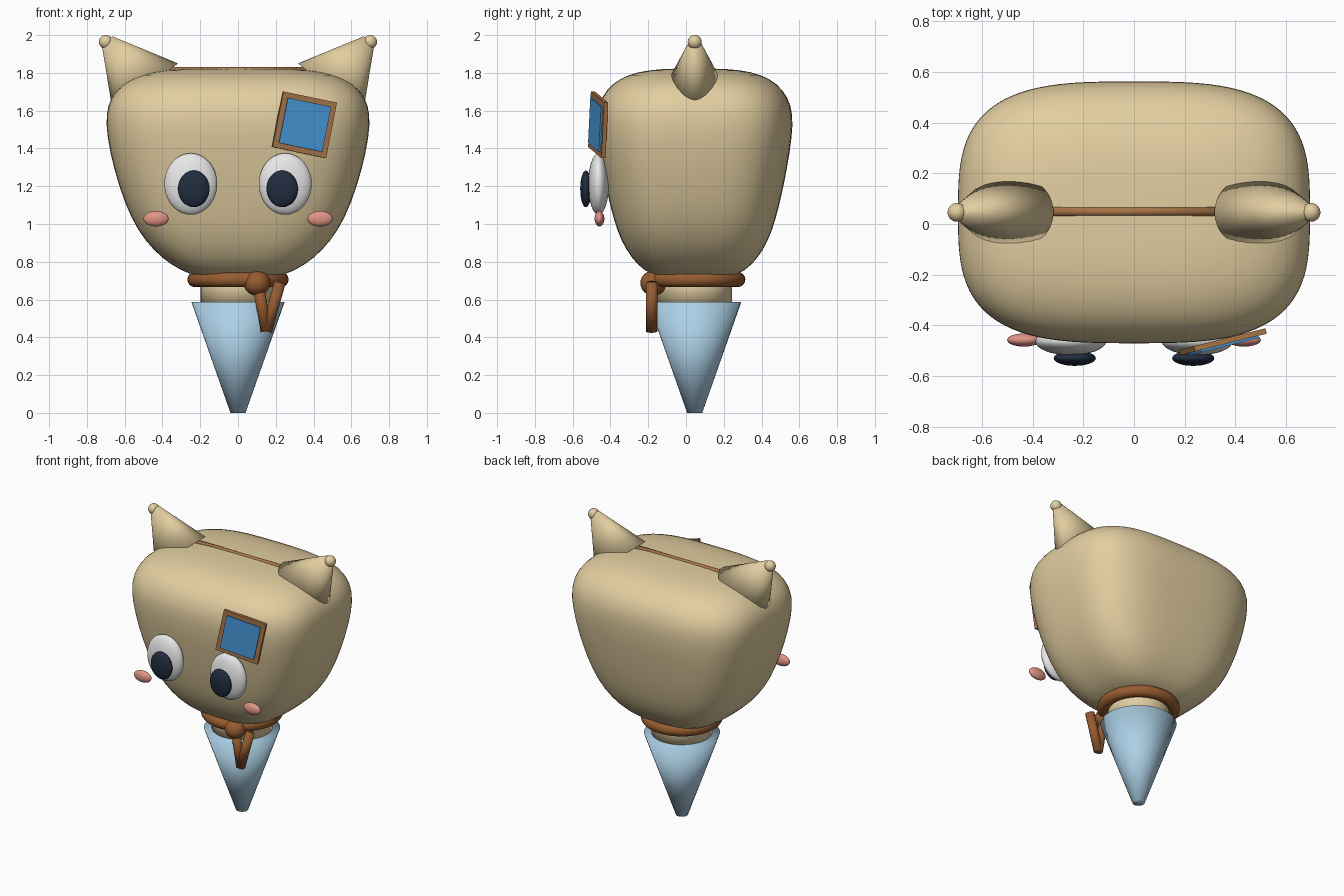
import bpy, bmesh
from math import cos, sin, pi, radians
from mathutils import Vector, Matrix

if "Cube" in bpy.data.objects:
    bpy.data.objects.remove(bpy.data.objects["Cube"])

CY = 0.046  # depth of the body axis


def material(name, *srgb):
    col = [((c / 255 + 0.055) / 1.055) ** 2.4 for c in srgb] + [1]
    m = bpy.data.materials.new(name)
    m.use_nodes = True
    m.diffuse_color = col
    m.node_tree.nodes["Principled BSDF"].inputs["Base Color"].default_value = col
    return m


TAN = material("tan cloth", 226, 206, 160)
SKY = material("pale blue", 172, 208, 230)
BROWN = material("brown cord", 150, 92, 48)
TRIM = material("light brown trim", 168, 118, 72)
BLUE = material("patch blue", 72, 151, 216)
WHITE = material("eye white", 232, 232, 232)
DARK = material("dark navy", 32, 44, 62)
PINK = material("cheek pink", 226, 148, 134)


def finish(name, bm, mat, matrix=Matrix(), smooth=True):
    bmesh.ops.recalc_face_normals(bm, faces=bm.faces)
    for f in bm.faces:
        f.smooth = smooth
    me = bpy.data.meshes.new(name)
    bm.to_mesh(me)
    bm.free()
    me.transform(matrix)
    me.materials.append(mat)
    ob = bpy.data.objects.new(name, me)
    bpy.context.collection.objects.link(ob)
    return ob


def ellipsoid(name, centre, radii, mat):
    bm = bmesh.new()
    bmesh.ops.create_uvsphere(bm, u_segments=32, v_segments=20, radius=1)
    finish(name, bm, mat, Matrix.Translation(centre) @ Matrix.Diagonal((*radii, 1)))


def cone(name, a, b, ra, rb, mat, flatten=1):
    """Round bar or cone from a to b, squashed along y by flatten."""
    a, b = Vector(a), Vector(b)
    axis = (b - a).normalized()
    side = Vector((0, 1, 0))
    across = side.cross(axis)
    rot = Matrix((across, side, axis)).transposed().to_4x4()
    bm = bmesh.new()
    bmesh.ops.create_cone(bm, cap_ends=True, segments=40, radius1=ra, radius2=rb, depth=(b - a).length)
    finish(name, bm, mat, Matrix.Translation((a + b) / 2) @ rot @ Matrix.Diagonal((1, flatten, 1, 1)))


def slab(name, centre, size, rot, mat):
    bm = bmesh.new()
    bmesh.ops.create_cube(bm, size=1)
    finish(name, bm, mat, Matrix.Translation(centre) @ rot @ Matrix.Diagonal((*size, 1)), False)


# Sack body: rounded-box rings (height, half width, half depth)
RINGS = [(0.713, 0.1, 0.1), (0.718, 0.2, 0.185), (0.75, 0.3, 0.268), (0.82, 0.405, 0.335),
         (0.91, 0.492, 0.39), (1.03, 0.568, 0.432), (1.2, 0.632, 0.472), (1.38, 0.68, 0.505),
         (1.53, 0.702, 0.523), (1.63, 0.692, 0.512), (1.71, 0.65, 0.47), (1.77, 0.566, 0.4),
         (1.807, 0.45, 0.3), (1.821, 0.31, 0.18), (1.823, 0.12, 0.07)]
SEG = 48


def power(v):
    return (1 if v > 0 else -1) * abs(v) ** (2 / 3.2)


bm = bmesh.new()
loops = []
for z, hx, hy in RINGS:
    angles = [2 * pi * (i + 0.5) / SEG for i in range(SEG)]
    loops.append([bm.verts.new((hx * power(cos(t)), CY + hy * power(sin(t)), z)) for t in angles])
for low, high in zip(loops, loops[1:]):
    for i in range(SEG):
        j = (i + 1) % SEG
        bm.faces.new((low[i], low[j], high[j], high[i]))
bm.faces.new(loops[0])
bm.faces.new(loops[-1])
body = finish("sack_body", bm, TAN)
sub = body.modifiers.new("Smooth", 'SUBSURF')
sub.levels = sub.render_levels = 1

# Neck and tapered lower body
cone("neck", (0, CY, 0.56), (0, CY, 0.76), 0.198, 0.198, TAN)
cone("tapered_lower_body", (0, CY, 0), (0, CY, 0.588), 0.04, 0.247, SKY)

# Ears, eyes and cheeks on both sides
for s, side in ((1, "left"), (-1, "right")):
    cone(side + "_ear", (s * 0.489, CY, 1.714), (s * 0.693, CY, 1.971), 0.219, 0.036, TAN, 0.68)
    ellipsoid(side + "_ear_tip", (s * 0.699, CY, 1.964), (0.037,) * 3, TAN)
    ellipsoid(side + "_eye", (s * 0.25, -0.463, 1.212), (0.14, 0.055, 0.163), WHITE)
    ellipsoid(side + "_pupil", (s * 0.234, -0.53, 1.186), (0.083, 0.03, 0.097), DARK)
    ellipsoid(side + "_cheek", (s * 0.434, -0.458, 1.028), (0.067, 0.026, 0.041), PINK)

# Seam over the top
cone("top_seam", (-0.4, CY + 0.003, 1.814), (0.4, CY + 0.003, 1.814), 0.018, 0.018, TRIM)

# Tilted patch with its border
turn = Matrix.Rotation(radians(14), 4, 'Z') @ Matrix.Rotation(radians(11.5), 4, 'Y')
spot = Vector((0.351, -0.465, 1.525))
slab("patch_border", spot, (0.298, 0.022, 0.3), turn, TRIM)
slab("patch_panel", spot + turn @ Vector((0, -0.015, 0)), (0.24, 0.0095, 0.244), turn, BLUE)

# Neck cord ring
bm = bmesh.new()
ring = []
for i in range(48):
    t = 2 * pi * i / 48
    ring.append([bm.verts.new(((0.228 + 0.04 * cos(u)) * cos(t), CY + (0.228 + 0.04 * cos(u)) * sin(t),
                               0.706 + 0.04 * sin(u))) for u in [2 * pi * k / 16 for k in range(16)]])
for i in range(48):
    a, b = ring[i], ring[(i + 1) % 48]
    for k in range(16):
        m = (k + 1) % 16
        bm.faces.new((a[k], b[k], b[m], a[m]))
finish("neck_cord", bm, BROWN)

# Knot and hanging tails
ellipsoid("cord_knot", (0.1, -0.172, 0.687), (0.07, 0.07, 0.066), BROWN)
cone("cord_tail_inner", (0.105, -0.182, 0.69), (0.15, -0.182, 0.432), 0.03, 0.03, BROWN)
cone("cord_tail_outer", (0.222, -0.182, 0.69), (0.15, -0.182, 0.432), 0.03, 0.03, BROWN)
